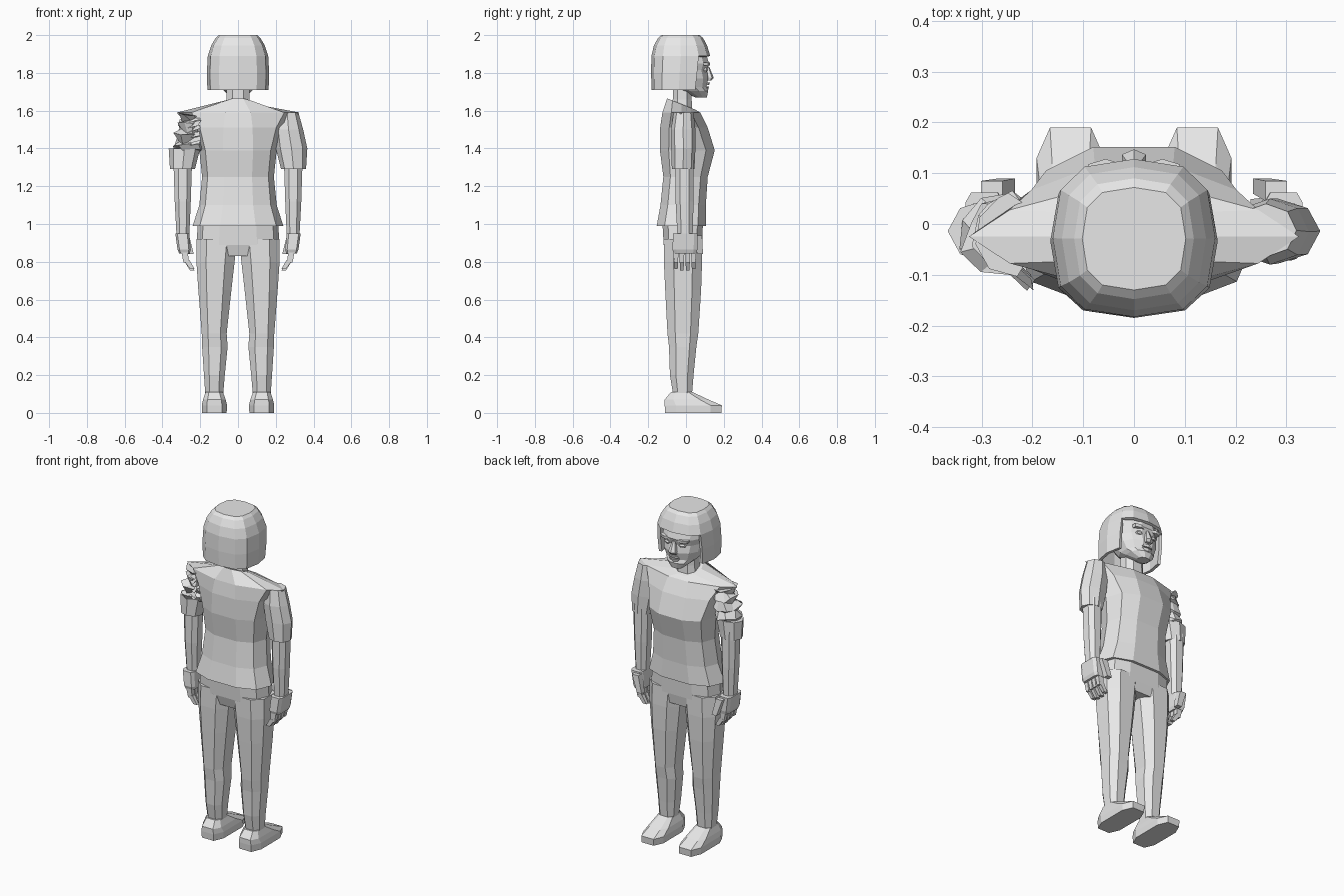
import bpy
import bmesh
import math
import random
from mathutils import Vector

cube = bpy.data.objects.get("Cube")
if cube:
    bpy.data.objects.remove(cube, do_unlink=True)
random.seed(4)

grey = bpy.data.materials.new("light_grey")
grey.use_nodes = True
grey.diffuse_color = (0.8, 0.8, 0.8, 1)
grey.node_tree.nodes["Principled BSDF"].inputs["Base Color"].default_value = (0.8, 0.8, 0.8, 1)


def finish(name, bm):
    bmesh.ops.recalc_face_normals(bm, faces=bm.faces)
    mesh = bpy.data.meshes.new(name)
    bm.to_mesh(mesh)
    bm.free()
    mesh.materials.append(grey)
    obj = bpy.data.objects.new(name, mesh)
    bpy.context.collection.objects.link(obj)
    return obj


def outline(count, power, half_step):
    """Points of a rounded box or lens, scaled to fill -1..1."""
    pts = []
    for i in range(count):
        a = math.tau * (i + half_step) / count
        c, s = math.cos(a), math.sin(a)
        pts.append((math.copysign(abs(c) ** (2 / power), c),
                    math.copysign(abs(s) ** (2 / power), s)))
    mx = max(abs(p[0]) for p in pts)
    my = max(abs(p[1]) for p in pts)
    return [(x / mx, y / my) for x, y in pts]


def loft(rings, count=8, power=2.5, half_step=0.5, caps=True, tilt=None):
    """Rings are (z, x_min, x_max, y_back, y_front), optionally with their own power."""
    bm = bmesh.new()
    rows = []
    for k, ring in enumerate(rings):
        z, x0, x1, y0, y1 = ring[:5]
        p = ring[5] if len(ring) > 5 else power
        slope = (tilt or {}).get(k, 0)
        rows.append([bm.verts.new(((x0 + x1) / 2 + u * (x1 - x0) / 2,
                                   (y0 + y1) / 2 + v * (y1 - y0) / 2,
                                   z + slope * v))
                     for u, v in outline(count, p, half_step)])
    for a, b in zip(rows, rows[1:]):
        for i in range(count):
            j = (i + 1) % count
            bm.faces.new((a[i], a[j], b[j], b[i]))
    if caps:
        bm.faces.new(rows[0])
        bm.faces.new(rows[-1])
    return bm


def mirrored(name, bm, keep=True):
    """Make the left part and its right-hand copy."""
    other = bm.copy()
    for v in other.verts:
        v.co.x *= -1
    finish("left_" + name, bm)
    if keep:
        finish("right_" + name, other)
    else:
        other.free()


def sym(z, rx, y0, y1, *p):
    return (z, -rx, rx, y0, y1, *p)


def bar(start, end, w, d):
    """Tapered square bar between two points."""
    bm = bmesh.new()
    a, b = Vector(start), Vector(end)
    rows = []
    for c, k in ((a, 1), (b, 0.75)):
        rows.append([bm.verts.new(c + Vector((u * w * k, v * d * k, 0)))
                     for u, v in ((-1, -1), (1, -1), (1, 1), (-1, 1))])
    for i in range(4):
        j = (i + 1) % 4
        bm.faces.new((rows[0][i], rows[0][j], rows[1][j], rows[1][i]))
    bm.faces.new(rows[0])
    bm.faces.new(rows[1])
    return bm


# Shirt body, flaring into pointed shoulders and a sloping collar
finish("shirt", loft([
    sym(0.99, 0.24, -0.155, 0.105), sym(1.10, 0.205, -0.135, 0.105),
    sym(1.25, 0.19, -0.12, 0.115), sym(1.39, 0.205, -0.138, 0.152),
    sym(1.51, 0.25, -0.137, 0.115, 2), sym(1.59, 0.325, -0.125, 0.075, 1.5),
    sym(1.635, 0.085, -0.1, 0.05, 2)],
    count=10, power=2.5, half_step=0, tilt={6: -0.03}))

# Hips and legs
finish("hips", loft([sym(0.83, 0.2, -0.1, 0.075), sym(0.89, 0.22, -0.118, 0.085),
                     sym(1.01, 0.212, -0.125, 0.09)], count=10, power=3, half_step=0))
mirrored("leg", loft([
    (0.08, 0.08, 0.172, -0.065, 0.03), (0.2, 0.07, 0.18, -0.085, 0.04),
    (0.35, 0.055, 0.19, -0.09, 0.055), (0.42, 0.06, 0.192, -0.098, 0.065),
    (0.65, 0.035, 0.21, -0.11, 0.08), (0.8, 0.018, 0.22, -0.117, 0.085),
    (0.92, 0.004, 0.22, -0.118, 0.085)]))

# Shoes: flat sole rising to the ankle
mirrored("shoe", loft([
    (0.0, 0.06, 0.19, -0.11, 0.187), (0.04, 0.058, 0.192, -0.113, 0.19),
    (0.07, 0.065, 0.185, -0.113, 0.12), (0.11, 0.08, 0.172, -0.08, 0.035)],
    power=3.5))

# Sleeves: the left one whole, the right one keeping only its cuff
cuff = [(1.29, 0.228, 0.36, -0.075, 0.045), (1.4, 0.2, 0.367, -0.078, 0.05)]
whole = cuff + [(1.5, 0.19, 0.345, -0.08, 0.05), (1.59, 0.2, 0.32, -0.065, 0.04)]
finish("left_sleeve", loft(whole, power=2, half_step=0))
cuff_bm = loft(cuff, power=2, half_step=0)
for v in cuff_bm.verts:
    v.co.x *= -1
finish("right_sleeve_cuff", cuff_bm)

# Crumpled cloth on the right upper arm
folds = []
for k in range(8):
    t = k / 7
    grow = 0.014 if k % 2 else -0.012
    folds.append((1.39 + 0.19 * t, -0.345 + 0.055 * t - grow, -0.19,
                  -0.085 - grow, 0.045 + grow))
crumple = loft(folds, count=9, power=2, half_step=0,
               tilt={k: 0.012 * (-1) ** k for k in range(1, 7)})
for v in crumple.verts:
    v.co += Vector([random.uniform(-0.012, 0.012) for _ in range(3)])
finish("right_sleeve_folds", crumple)
flaps = bmesh.new()
for k in range(6):
    z = 1.41 + 0.026 * k
    corners = [(-0.32, -0.03, z - 0.02), (-0.205, -0.125, z + 0.012),
               (-0.2, -0.105, z + 0.03), (-0.3, -0.02, z + 0.01)]
    flaps.faces.new([flaps.verts.new(Vector(c) + Vector(
        [random.uniform(-0.008, 0.008) for _ in range(3)])) for c in corners])
finish("torn_flaps", flaps)

# Forearms, wrist blocks, fingers and thumbs
mirrored("forearm", loft([(0.93, 0.258, 0.325, -0.045, 0.035),
                          (1.12, 0.25, 0.335, -0.055, 0.04),
                          (1.34, 0.243, 0.342, -0.055, 0.04)]))
mirrored("hand", loft([(0.845, 0.255, 0.312, -0.065, 0.055),
                       (0.865, 0.25, 0.32, -0.072, 0.06),
                       (0.95, 0.258, 0.332, -0.068, 0.062)], count=8, power=5))
for k, name in enumerate(("little", "ring", "middle", "index")):
    y = -0.053 + 0.031 * k
    low = 0.75 + 0.008 * abs(k - 1.5)
    mirrored(name + "_finger_base", bar((0.283, y, 0.86), (0.275, y, 0.795), 0.018, 0.014))
    mirrored(name + "_finger_tip", bar((0.273, y, 0.81), (0.242, y, low), 0.016, 0.012))
mirrored("thumb", bar((0.28, 0.065, 0.94), (0.25, 0.075, 0.84), 0.021, 0.02))

# Neck and head
finish("neck", loft([sym(1.57, 0.07, -0.08, 0.035), sym(1.66, 0.06, -0.07, 0.03),
                     sym(1.75, 0.06, -0.07, 0.03)]))
finish("head", loft([
    sym(1.67, 0.035, 0.05, 0.11), sym(1.705, 0.075, -0.03, 0.118),
    sym(1.725, 0.09, -0.07, 0.108), sym(1.77, 0.108, -0.11, 0.118),
    sym(1.815, 0.115, -0.13, 0.11), sym(1.85, 0.12, -0.13, 0.122),
    sym(1.92, 0.11, -0.12, 0.1)], count=12, power=2.3))
finish("nose", loft([sym(1.76, 0.02, 0.1, 0.135), sym(1.775, 0.024, 0.1, 0.147),
                     sym(1.835, 0.009, 0.1, 0.122)], count=6))
finish("upper_lip", loft([sym(1.735, 0.035, 0.085, 0.122),
                          sym(1.748, 0.025, 0.085, 0.126)], count=6))
finish("lower_lip", loft([sym(1.712, 0.022, 0.085, 0.118),
                          sym(1.728, 0.032, 0.085, 0.122)], count=6))
mirrored("brow", loft([(1.838, 0.018, 0.085, 0.08, 0.126),
                       (1.855, 0.022, 0.09, 0.08, 0.128)], count=6))
mirrored("eye", loft([(1.805, 0.032, 0.062, 0.085, 0.112),
                      (1.815, 0.025, 0.068, 0.085, 0.116),
                      (1.825, 0.032, 0.062, 0.085, 0.112)], count=6))

# Helmet-like hair with an opening for the face
hair = loft([sym(1.71, 0.162, -0.182, 0.105), sym(1.8, 0.165, -0.185, 0.118),
             sym(1.89, 0.16, -0.183, 0.128), sym(1.945, 0.142, -0.17, 0.112),
             sym(1.985, 0.118, -0.148, 0.09), sym(2.0, 0.102, -0.13, 0.072)],
            count=12, power=2.8, half_step=0)
hole = [f for f in hair.faces
        if f.calc_center_median().z < 1.88
        and (f.calc_center_median().y > 0.065 or f.calc_center_median().z < 1.72)]
bmesh.ops.delete(hair, geom=hole, context="FACES")
hair_obj = finish("hair", hair)
shell = hair_obj.modifiers.new("thickness", "SOLIDIFY")
shell.thickness = 0.018
shell.offset = -1
